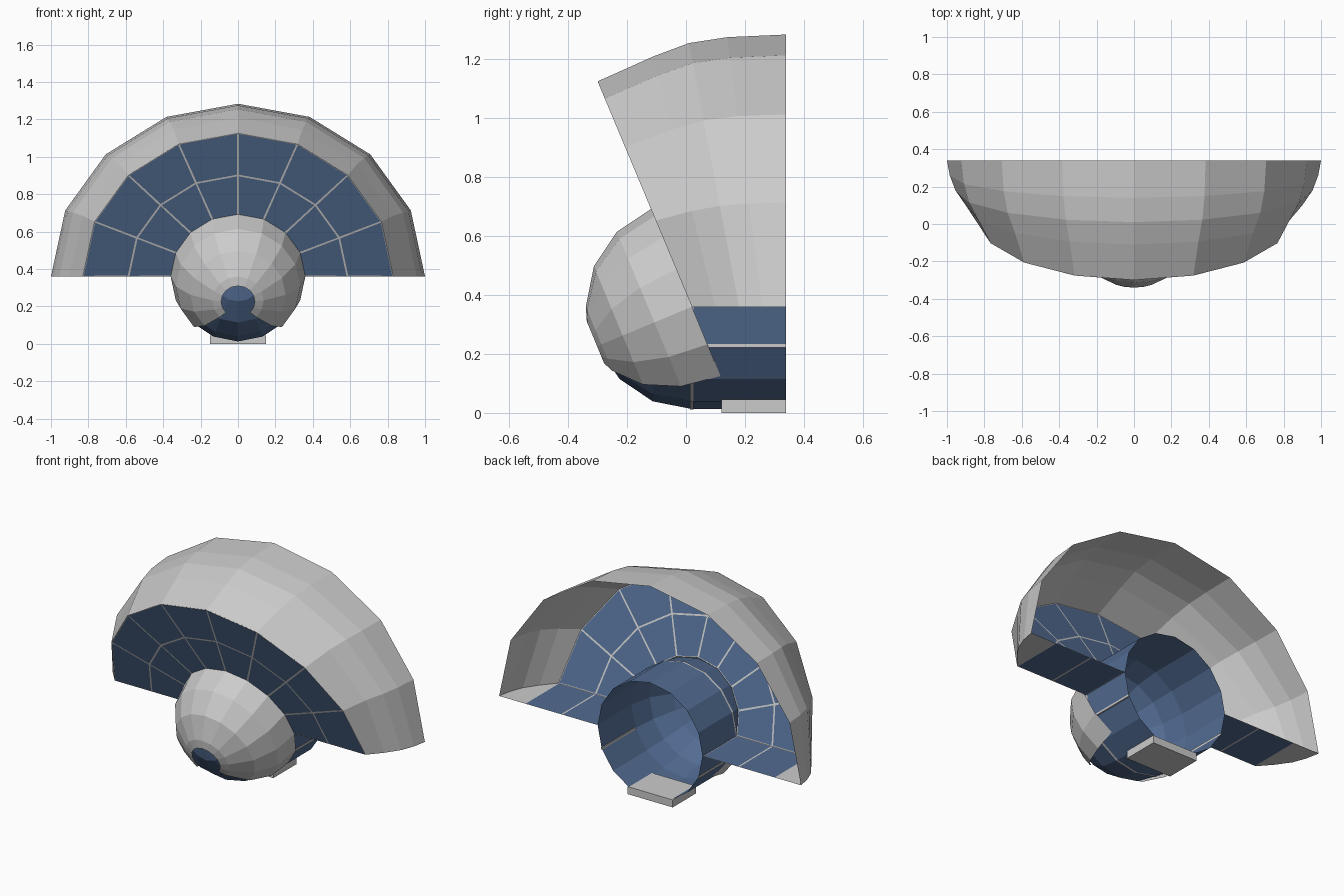
import bpy, bmesh
from math import sin, cos, pi, radians

if "Cube" in bpy.data.objects:
    bpy.data.objects.remove(bpy.data.objects["Cube"])

CY, CZ = 0.02, 0.36          # centre of the small dome
BACK = 0.34                  # flat back plane
T = radians(22.5)            # tilt and angular step


def material(name, colour):
    m = bpy.data.materials.new(name)
    m.diffuse_color = colour
    m.use_nodes = True
    m.node_tree.nodes["Principled BSDF"].inputs["Base Color"].default_value = m.diffuse_color
    return m


BLUE = material("blue_panel", (0.085, 0.15, 0.29, 1))
GREY = material("grey_trim", (0.6, 0.6, 0.6, 1))


def tilted(x, h, d):
    """Point in the leaning frame: h up the front face, d outwards from it."""
    return (x, CY - sin(T) * h - cos(T) * d, CZ + cos(T) * h - sin(T) * d)


def grid_object(name, rows, mats=(), inset=0.0, weld=True):
    """Skin rows of points with quads; optional inset leaves trim strips."""
    bm = bmesh.new()
    vr = [[bm.verts.new(p) for p in row] for row in rows]
    for a, b in zip(vr, vr[1:]):
        for i in range(len(a) - 1):
            bm.faces.new((a[i], a[i + 1], b[i + 1], b[i]))
    if weld:
        bmesh.ops.remove_doubles(bm, verts=bm.verts, dist=1e-4)
    bmesh.ops.recalc_face_normals(bm, faces=bm.faces)
    if inset:
        strips = bmesh.ops.inset_individual(bm, faces=bm.faces[:], thickness=inset)
        for f in strips["faces"]:
            f.material_index = 1
    me = bpy.data.meshes.new(name)
    bm.to_mesh(me)
    bm.free()
    for m in mats:
        me.materials.append(m)
    ob = bpy.data.objects.new(name, me)
    bpy.context.collection.objects.link(ob)
    return ob


def box(name, lo, hi):
    bpy.ops.mesh.primitive_cube_add(size=1, location=[(a + b) / 2 for a, b in zip(lo, hi)])
    ob = bpy.context.object
    ob.name = name
    ob.scale = [b - a for a, b in zip(lo, hi)]
    return ob


# big outer shell: half rings (side radius, side y, top y, top z)
rings = [(0.83, 0.02, -0.30, 1.125), (0.90, 0.10, -0.11, 1.21),
         (0.955, 0.18, 0.01, 1.255), (0.985, 0.26, 0.14, 1.275), (1.0, BACK, BACK, 1.284)]
grid_object("outer_shell", [
    [(r * cos(i * T), yb + (yt - yb) * sin(i * T), CZ + (zt - CZ) * sin(i * T)) for i in range(9)]
    for r, yb, yt, zt in rings])

# leaning front face: blue panels with grey strips
radii = (0.35, 0.585, 0.83)
grid_object("front_panels", [
    [tilted(r * cos(i * T), r * sin(i * T), 0) for i in range(9)] for r in radii],
    (BLUE, GREY), 0.007)

# flat undersides left and right of the drum
for side, label in ((-1, "left"), (1, "right")):
    grid_object(label + "_floor_panels",
                [[(side * x, y, CZ) for x in radii] for y in (CY, BACK)], (BLUE, GREY), 0.007)
    grid_object(label + "_floor_edge",
                [[(side * 0.83, y, CZ), (side * x, y, CZ)] for x, y in
                 ((0.83, CY), (0.90, 0.10), (0.955, 0.18), (0.985, 0.26), (1.0, BACK))])

# small grey dome, open at its pole and along the lower quarter
grid_object("dome_cover", [
    [tilted(0.36 * sin(a) * cos(i * T), 0.36 * sin(a) * sin(i * T), 0.36 * cos(a))
     for i in range(-2, 11)]
    for a in (radians(14.5), T, 2 * T, 3 * T, 4 * T)])

# blue inner body: hemisphere joined to an open drum
R = 0.347
profile = [(R * sin(k * T), CY - R * cos(k * T)) for k in range(5)] + [(R, BACK)]
profile[0] = (0.001, profile[0][1])
grid_object("inner_drum", [
    [(r * cos(i * T), y, CZ + r * sin(i * T)) for i in range(17)] for r, y in profile], (BLUE,))

# grey seams on the drum
grid_object("drum_ring_seam", [
    [((R + 0.002) * cos(i * T), y, CZ + (R + 0.002) * sin(i * T)) for i in range(17)]
    for y in (CY - 0.006, CY + 0.006)])
for side, label in ((-1, "left"), (1, "right")):
    x, z = side * R * cos(T), CZ - R * sin(T)
    box(label + "_drum_seam", (x - 0.004, CY, z - 0.006), (x + 0.004, BACK, z + 0.006))

# foot block
box("foot_block", (-0.15, 0.12, 0), (0.15, BACK, 0.045))
